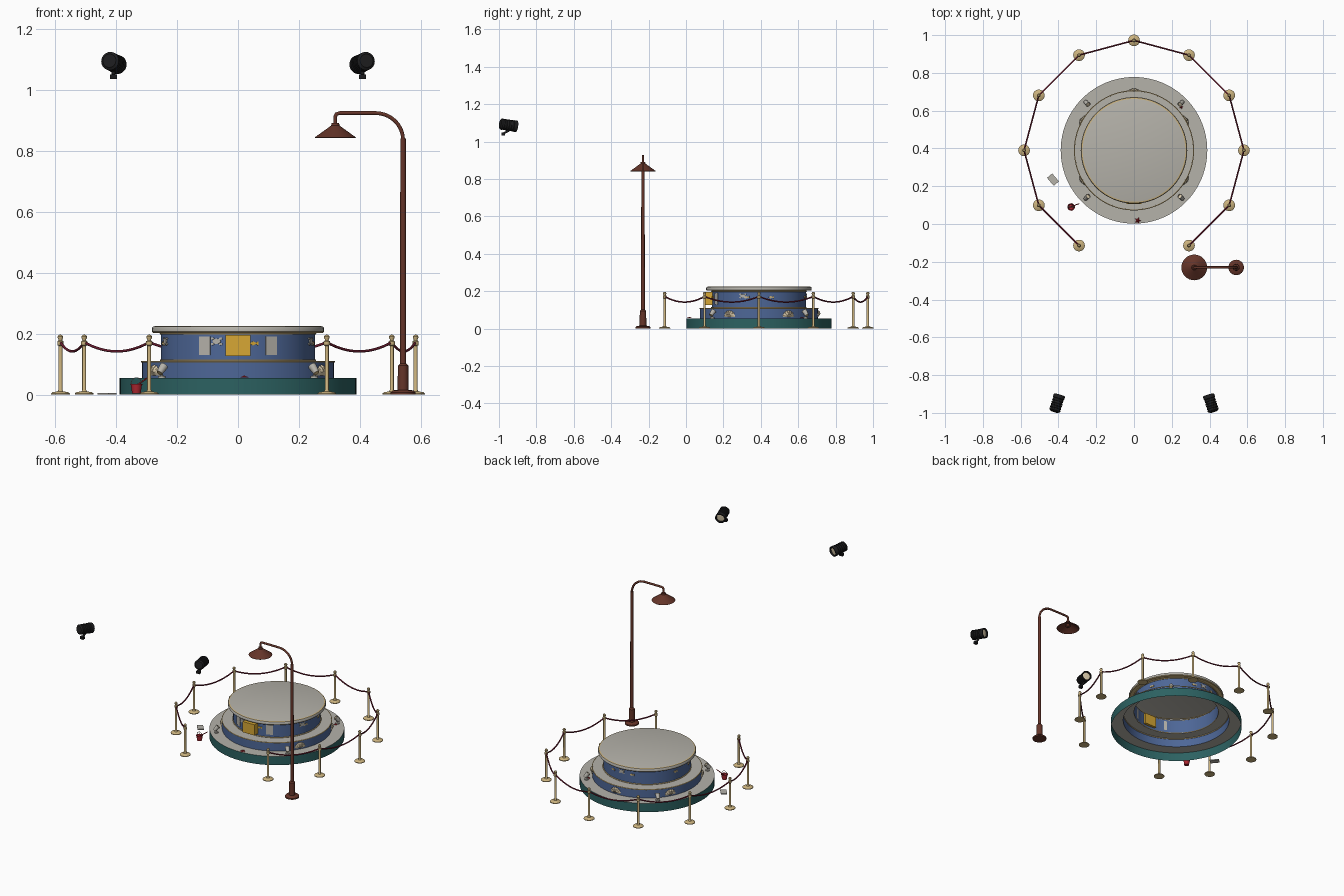
import bpy, bmesh, math
from mathutils import Vector, Matrix

if "Cube" in bpy.data.objects:
    bpy.data.objects.remove(bpy.data.objects["Cube"])

CY = 0.39  # podium centre on y


def material(name, r, g, b):
    m = bpy.data.materials.new(name)
    m.diffuse_color = (r, g, b, 1)
    m.use_nodes = True
    m.node_tree.nodes["Principled BSDF"].inputs["Base Color"].default_value = m.diffuse_color
    return m


TEAL = material("teal", 0.025, 0.12, 0.12)
BLUE = material("blue", 0.075, 0.135, 0.31)
GREY = material("stone grey", 0.46, 0.445, 0.40)
GOLD = material("gold", 0.60, 0.45, 0.21)
ROPE = material("maroon", 0.15, 0.012, 0.03)
RUST = material("rust brown", 0.13, 0.035, 0.022)
BLACK = material("black", 0.012, 0.012, 0.013)
RED = material("red", 0.42, 0.02, 0.03)
YELLOW = material("yellow", 0.68, 0.39, 0.035)
CREAM = material("cream", 0.72, 0.61, 0.42)


def finish(name, bm, mats, matrix=None, fix=True):
    if fix:
        bmesh.ops.recalc_face_normals(bm, faces=bm.faces)
    me = bpy.data.meshes.new(name)
    bm.to_mesh(me)
    bm.free()
    for m in mats:
        me.materials.append(m)
    ob = bpy.data.objects.new(name, me)
    bpy.context.collection.objects.link(ob)
    if matrix:
        ob.matrix_world = matrix
    return ob


def lathe(name, profile, mats, matrix, seg=24):
    """Spin (radius, z) points; mats gives one material per profile segment."""
    if not isinstance(mats, list):
        mats = [mats] * (len(profile) - 1)
    slots = list(dict.fromkeys(mats))
    bm = bmesh.new()
    rings = []
    for r, z in profile:
        if r == 0:
            rings.append([bm.verts.new((0, 0, z))] * seg)
        else:
            rings.append([bm.verts.new((r * math.cos(2 * math.pi * i / seg),
                                        r * math.sin(2 * math.pi * i / seg), z)) for i in range(seg)])
    for k, m in enumerate(mats):
        a, b = rings[k], rings[k + 1]
        for i in range(seg):
            j = (i + 1) % seg
            f = bm.faces.new(dict.fromkeys([a[i], a[j], b[j], b[i]]))
            f.material_index = slots.index(m)
    return finish(name, bm, slots, matrix)


def at(x, y, z=0):
    return Matrix.Translation((x, y, z))


def aim(loc, direction):
    return at(*loc) @ Vector(direction).to_track_quat('Z', 'Y').to_matrix().to_4x4()


def tube(name, pts, radius, mat, res=3):
    cu = bpy.data.curves.new(name, 'CURVE')
    cu.dimensions = '3D'
    cu.bevel_depth, cu.bevel_resolution = radius, res
    cu.use_fill_caps = True
    sp = cu.splines.new('POLY')
    sp.points.add(len(pts) - 1)
    for p, c in zip(sp.points, pts):
        p.co = (*c, 1)
    cu.materials.append(mat)
    ob = bpy.data.objects.new(name, cu)
    bpy.context.collection.objects.link(ob)
    return ob


def box(name, loc, size, mat, rot=0):
    bm = bmesh.new()
    bmesh.ops.create_cube(bm, size=1)
    bmesh.ops.scale(bm, vec=size, verts=bm.verts)
    return finish(name, bm, [mat], at(*loc) @ Matrix.Rotation(rot, 4, 'Z'))


def wall_point(deg, u, v, R):
    t = math.radians(deg) + u / R
    return (R * math.cos(t), CY + R * math.sin(t), v)


def plate(name, pts, deg, z, R, mat, depth=0.004):
    """Flat outline (u, v) bent onto a round wall."""
    bm = bmesh.new()
    rims = []
    for d in (0.0005, depth):
        rims.append([bm.verts.new(wall_point(deg, u, z + v, R + d)) for u, v in pts])
        bm.faces.new(rims[-1])
    n = len(pts)
    for i in range(n):
        bm.faces.new([rims[0][i], rims[0][(i + 1) % n], rims[1][(i + 1) % n], rims[1][i]])
    return finish(name, bm, [mat])


def oval(w, h, n=12):
    return [(w * math.cos(2 * math.pi * i / n), h * math.sin(2 * math.pi * i / n)) for i in range(n)]


# Podium: three open-bottomed round tiers and the cap
C = at(0, CY)
lathe("base_tier", [(.388, 0), (.388, .055), (.315, .055)], [TEAL, GREY], C, 96)
lathe("middle_tier", [(.315, .055), (.315, .11), (.252, .11)], [BLUE, GREY], C, 96)
lathe("upper_tier", [(.252, .11), (.252, .203)], BLUE, C, 96)
lathe("podium_cap", [(.252, .203), (.278, .203), (.282, .207), (.282, .218), (.279, .223), (.272, .225), (0, .225)],
      [GOLD, GOLD, GREY, GREY, GOLD, GREY], C, 96)
for name, r, z in (("middle_trim", .315, .108), ("upper_trim", .254, .2), ("lower_trim", .253, .113)):
    ring = [(r + .003 * math.cos(a * math.pi / 4), z + .003 * math.sin(a * math.pi / 4)) for a in range(9)]
    lathe(name, ring, GOLD, C, 96)

# Yellow front box and grey side panels
box("front_panel", (0, .13, .161), (.082, .05, .068), YELLOW)
for s in (-1, 1):
    plate("side_panel", [(-.02, -.03), (.02, -.03), (.02, .03), (-.02, .03)], 270 + s * 25.5, .16, .252, GREY)

# Sea life plates round the upper wall
FISH = [(-.014, 0), (-.004, .007), (.006, .002), (.014, .007), (.014, -.007), (.006, -.002), (-.004, -.007)]
for deg in (282, 345, 15, 165, 195, 75, 105):
    plate("wall_fish", FISH, deg, .168, .252, YELLOW if deg == 282 else GOLD)
for deg in (254, 340, 200, 90):
    plate("wall_turtle", oval(.014, .009), deg, .175, .252, GREY)
    for u, v in ((-.014, .009), (.014, .009), (-.014, -.009), (.014, -.009)):
        plate("turtle_flipper", [(p + u, q + v) for p, q in oval(.006, .004, 8)], deg, .175, .252, GREY)


# Fan shells on the middle tier
def shell(deg):
    bm = bmesh.new()
    n, grid = 14, []
    for k, lift in ((0.12, .005), (0.45, .014), (0.8, .011), (1, .001)):
        row = []
        for i in range(n + 1):
            a = math.pi * i / n
            rib = 1 if i % 2 else .88
            edge = math.sin(a) * .8 + .2
            row.append(bm.verts.new(wall_point(deg, -.036 * k * rib * math.cos(a),
                                               .063 + .036 * k * rib * math.sin(a), .315 + lift * edge * rib)))
        grid.append(row)
    for a, b in zip(grid, grid[1:]):
        for i in range(n):
            bm.faces.new([a[i], a[i + 1], b[i + 1], b[i]])
    bm.faces.new(grid[0])
    finish("wall_shell", bm, [CREAM])


for deg in (30, 90, 150, 210, 330):
    shell(deg)


# Starfish lying on the base tier
def starfish(x, y, r):
    bm = bmesh.new()
    top = bm.verts.new((0, 0, .008))
    rim = [bm.verts.new((q * math.cos(i * math.pi / 5), q * math.sin(i * math.pi / 5), .001))
           for i, q in enumerate([r, r * .42] * 5)]
    for i in range(10):
        bm.faces.new([top, rim[i], rim[(i + 1) % 10]])
    bm.faces.new(rim)
    finish("starfish", bm, [RED], at(x, y, .055))


starfish(.02, .018, .018)
starfish(.25, .62, .012)

# Small uplights at the four diagonals of the base tier
for sx in (-1, 1):
    for sy in (-1, 1):
        x, y = sx * .25, CY + sy * .25
        lathe("uplight_foot", [(0, .055), (.012, .055), (.012, .061), (.004, .063), (.004, .075), (0, .075)],
              GREY, at(x, y), 14)
        lathe("uplight_head", [(0, -.016), (.01, -.016), (.014, .016), (.011, .016), (.011, .012), (0, .012)],
              [GOLD, GREY, GREY, CREAM, CREAM], aim((x, y, .083), (-sx * .45, -sy * .45, .7)), 14)

# Posts with sagging rope between them, open at the front
POST = [(0, 0), (.031, 0), (.031, .004), (.026, .008), (.009, .011), (.0065, .016), (.0065, .16), (.010, .163),
        (.010, .175), (.006, .178), (.006, .181), (.009, .186), (.009, .191), (.005, .196), (0, .197)]
spots = [(.582 * math.cos(math.radians(a)), CY + .582 * math.sin(math.radians(a))) for a in range(-60, 241, 30)]
for x, y in spots:
    lathe("rope_post", POST, GOLD, at(x, y), 18)
for (x0, y0), (x1, y1) in zip(spots, spots[1:]):
    pts = []
    for i in range(15):
        t = i / 14
        pts.append((x0 + (x1 - x0) * t, y0 + (y1 - y0) * t, .172 - .03 * (1 - (2 * t - 1) ** 2)))
    tube("rope", pts, .0042, ROPE)

# Street lamp
LX, LY = .541, -.23
lathe("lamp_pole", [(0, 0), (.041, 0), (.041, .008), (.034, .014), (.018, .016), (.017, .095), (.010, .102),
                    (.009, .84), (0, .84)], RUST, at(LX, LY), 24)
arc = [(LX - .09 + .09 * math.cos(a * math.pi / 20), LY, .835 + .088 * math.sin(a * math.pi / 20)) for a in range(11)]
tube("lamp_arm", arc + [(.333, LY, .923), (.323, LY, .92), (.319, LY, .912), (.319, LY, .88)], .0065, RUST)
lathe("lamp_shade", [(0, .89), (.012, .89), (.014, .882), (.022, .876), (.068, .843), (.066, .841), (.02, .872),
                     (0, .874)], RUST, at(.319, LY), 32)
lathe("lamp_bulb", [(0, .874), (.012, .868), (.014, .858), (.008, .85), (0, .848)], RUST, at(.319, LY), 16)

# Two finned spotlights aimed at the podium
BODY = [(0, -.046), (.022, -.046), (.027, -.041)]
for k in range(5):
    z = -.04 + k * .013
    BODY += [(.030, z), (.030, z + .007), (.026, z + .008), (.026, z + .012)]
BODY += [(.031, .026), (.031, .046), (.025, .046), (.023, .038), (0, .04)]
for s in (-1, 1):
    x = s * .408
    lathe("spotlight", BODY, [BLACK] * (len(BODY) - 2) + [CREAM], aim((x, -.95, 1.088), (-s * .41, 1.34, -.2)), 28)
    tube("spotlight_arm", [(x, -.935, 1.066), (x, -.975, 1.044)], .006, BLACK)
    box("spotlight_clamp", (x, -.978, 1.042), (.022, .018, .016), BLACK)

# Bucket, spade and mat beside the podium
lathe("bucket", [(0, .004), (.014, .004), (.018, .032), (.020, .032), (.020, .035), (.016, .033), (.013, .008),
                 (0, .008)], RED, at(-.333, .09), 20)
tube("bucket_handle", [(-.333 + .018 * math.cos(a * math.pi / 10), .09, .034 + .022 * math.sin(a * math.pi / 10))
                       for a in range(11)], .0015, GREY, 1)
tube("spade_handle", [(-.333, .092, .03), (-.29, .108, .06)], .0025, RED, 1)
box("floor_mat", (-.429, .235, .0025), (.036, .055, .005), GREY, math.radians(40))

# Smooth shading with sharp edges kept
bpy.ops.object.select_all(action='DESELECT')
for ob in bpy.context.scene.objects:
    if ob.type == 'MESH':
        ob.select_set(True)
        bpy.context.view_layer.objects.active = ob
bpy.ops.object.shade_smooth_by_angle(angle=math.radians(35))
